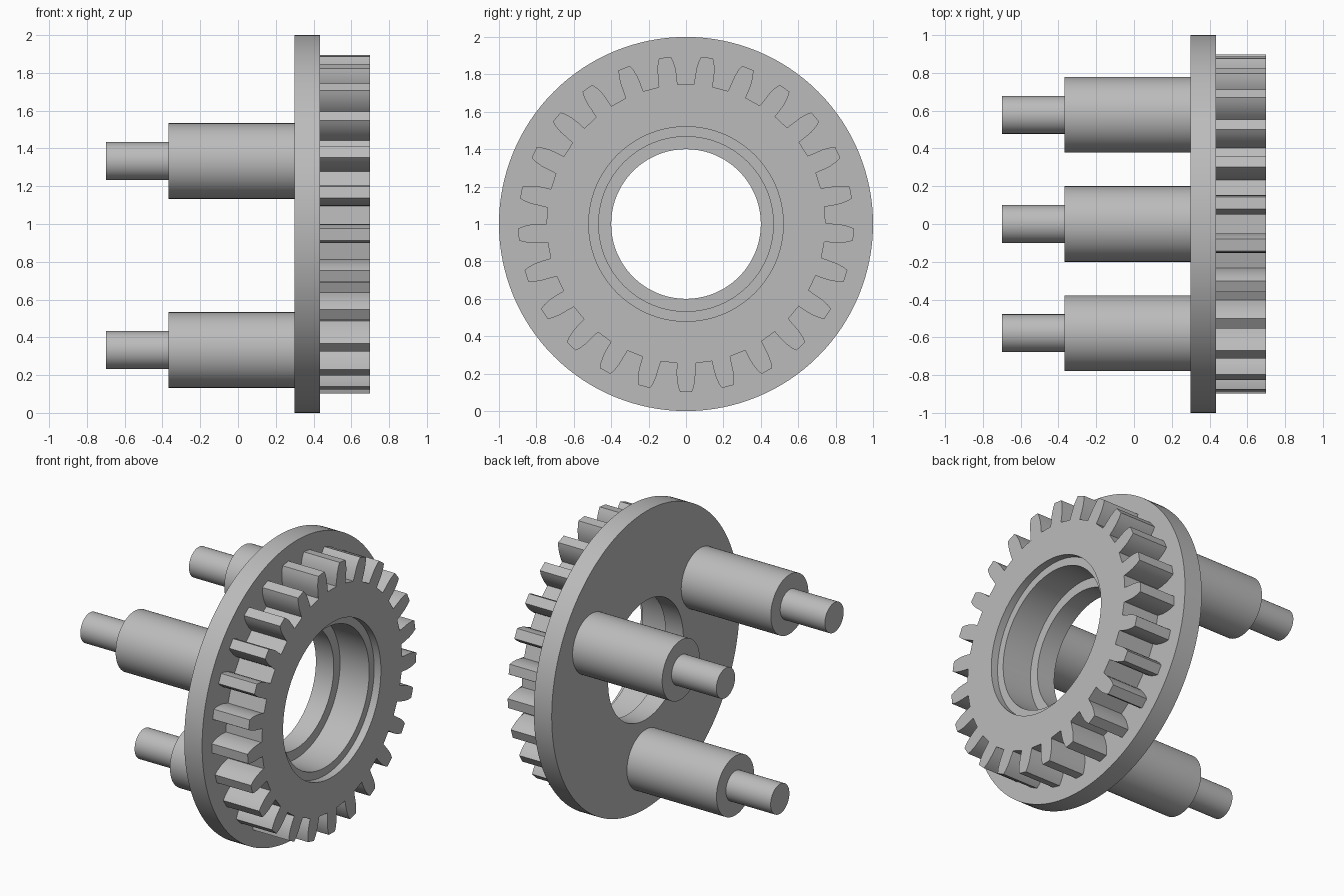
import bpy, bmesh, math

if "Cube" in bpy.data.objects:
    bpy.data.objects.remove(bpy.data.objects["Cube"])

TEETH = 25
steel = bpy.data.materials.new("grey_metal")
steel.diffuse_color = (0.5, 0.5, 0.5, 1)
steel.use_nodes = True
steel.node_tree.nodes["Principled BSDF"].inputs["Base Color"].default_value = steel.diffuse_color


def circle(x, r, n, cy=0.0, cz=1.0):
    """Ring of points around an axis parallel to x."""
    return [(x, cy + r * math.sin(2 * math.pi * i / n), cz + r * math.cos(2 * math.pi * i / n))
            for i in range(n)]


def loft(name, rings, closed=False):
    """Skin equal-length rings; closed joins last to first, otherwise ends are capped."""
    bm = bmesh.new()
    loops = [[bm.verts.new(p) for p in ring] for ring in rings]
    n = len(loops[0])
    pairs = list(zip(loops, loops[1:])) + ([(loops[-1], loops[0])] if closed else [])
    for a, b in pairs:
        for i in range(n):
            j = (i + 1) % n
            bm.faces.new((a[i], a[j], b[j], b[i]))
    if not closed:
        bm.faces.new(loops[0])
        bm.faces.new(loops[-1])
    bmesh.ops.recalc_face_normals(bm, faces=bm.faces)
    me = bpy.data.meshes.new(name)
    bm.to_mesh(me)
    bm.free()
    me.materials.append(steel)
    ob = bpy.data.objects.new(name, me)
    bpy.context.collection.objects.link(ob)
    bpy.ops.object.select_all(action='DESELECT')
    ob.select_set(True)
    bpy.context.view_layer.objects.active = ob
    bpy.ops.object.shade_smooth_by_angle(angle=math.radians(30))
    return ob


# Carrier disc with central hole
N = 128
loft("carrier_disc", [circle(x, r, N) for x, r in
                      ((0.30, 0.40), (0.30, 1.0), (0.433, 1.0), (0.433, 0.40))], closed=True)

# Gear ring: tooth half profile as (half width, radius), mirrored and repeated
half = [(0.044, 0.745), (0.050, 0.79), (0.049, 0.83), (0.042, 0.87), (0.032, 0.897)]
tooth = [(-w, r) for w, r in half] + [(w, r) for w, r in reversed(half)]


def gear_outline(x):
    pts = []
    for k in range(TEETH):
        a = math.pi + 2 * math.pi * k / TEETH  # one tooth points straight down
        for w, r in tooth:
            pts.append((x, w * math.cos(a) + r * math.sin(a),
                        1 - w * math.sin(a) + r * math.cos(a)))
    return pts


M = TEETH * len(tooth)


def bore(x, r):
    """Bore ring, shifted to line up with the gear outline."""
    ring = circle(x, r, M)
    s = M // 2 - len(tooth) // 2
    return ring[s:] + ring[:s]


# Stepped bearing bore inside the gear
loft("gear_ring", [gear_outline(0.425), gear_outline(0.70), bore(0.70, 0.52), bore(0.65, 0.52),
                   bore(0.65, 0.467), bore(0.425, 0.467)], closed=True)

# Three stepped pins on the back of the disc
for k in range(3):
    a = math.pi + 2 * math.pi * k / 3
    cy, cz = 0.667 * math.sin(a), 1 + 0.667 * math.cos(a)
    loft(f"stepped_pin_{k + 1}", [circle(x, r, 64, cy, cz) for x, r in
                                  ((-0.70, 0.10), (-0.367, 0.10), (-0.367, 0.20), (0.31, 0.20))])
